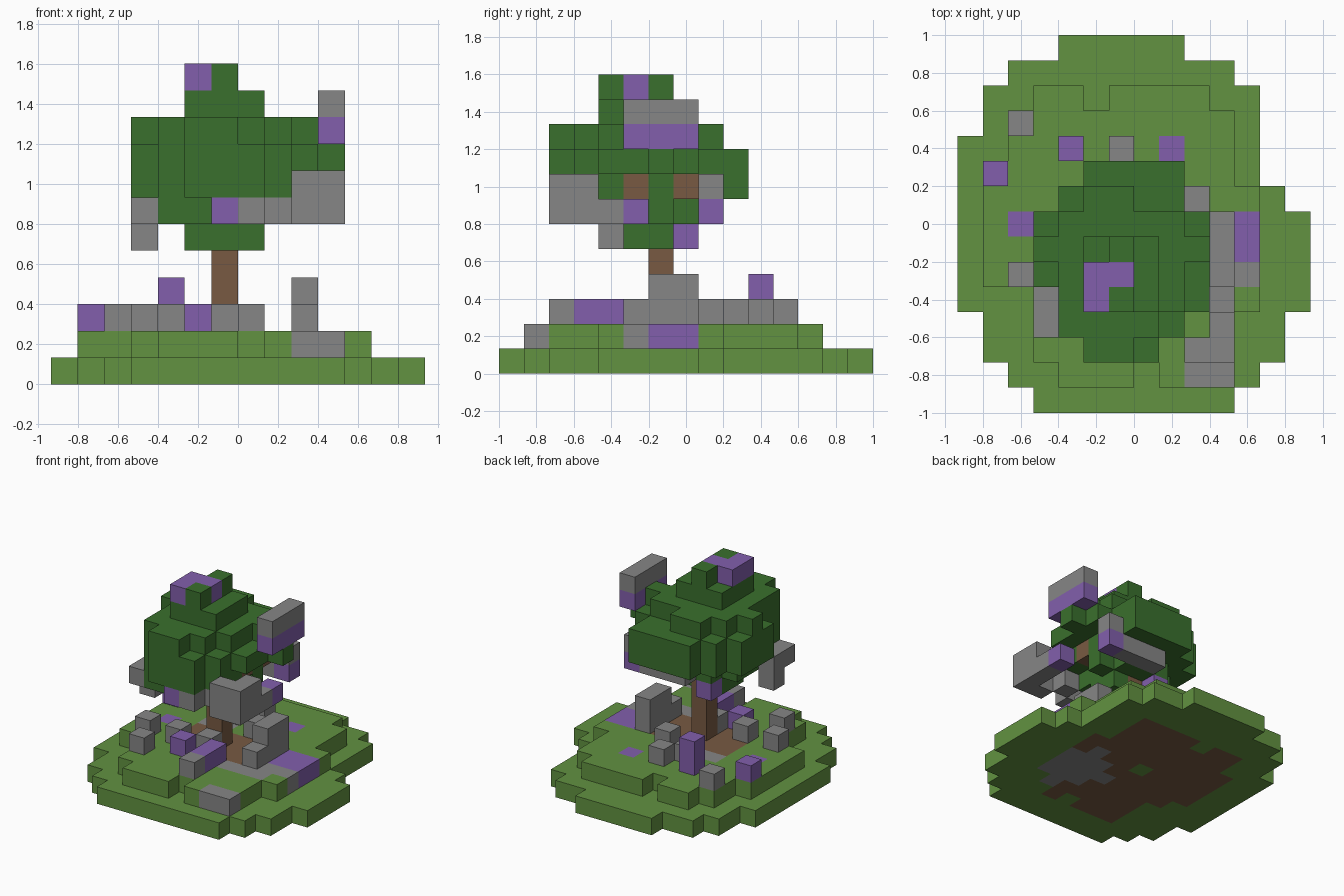
import bpy
import bmesh
from itertools import product
from mathutils import Vector

if "Cube" in bpy.data.objects:
    bpy.data.objects.remove(bpy.data.objects["Cube"])

UNIT = 2 / 15
ORIGIN = Vector((-7, -7.5, 0))


def linear(c):
    c /= 255
    return c / 12.92 if c < 0.04 else ((c + 0.055) / 1.055) ** 2.4


def make_material(name, *rgb):
    mat = bpy.data.materials.new(name)
    colour = [linear(c) for c in rgb] + [1]
    mat.use_nodes = True
    mat.diffuse_color = colour
    mat.node_tree.nodes["Principled BSDF"].inputs["Base Color"].default_value = colour
    return mat


MATERIALS = {
    "grass": make_material("grass_green", 98, 146, 65),
    "leaf": make_material("leaf_green", 58, 112, 45),
    "stone": make_material("stone_grey", 134, 134, 134),
    "crystal": make_material("crystal_purple", 130, 95, 172),
    "wood": make_material("wood_brown", 120, 90, 66),
}
NAMES = list(MATERIALS)
parts = {}    # part name -> {cell: colour}
filled = {}   # cell -> part name


def put(part, colour, xs, ys, zs):
    """Fill a box of unit blocks; each range is an int or (first, last)."""
    spans = [(s, s) if isinstance(s, int) else s for s in (xs, ys, zs)]
    for cell in product(*(range(a, b + 1) for a, b in spans)):
        if cell in filled:
            del parts[filled[cell]][cell]
        filled[cell] = part
        parts.setdefault(part, {})[cell] = colour


def put_layer(part, colour, z, first_row, spans):
    """Rows from front to back; each letter pair is the first and last block, a = 0."""
    for row, pair in enumerate(spans.split(), first_row):
        a, b = (ord(ch) - ord("a") for ch in pair)
        put(part, colour, (a, b), row, z)


# Ground: wide base and raised mound
put_layer("grass_base", "grass", 0, 0, "dk cl bm bm an an an an am al al bl bl ck ei")
put_layer("grass_mound", "grass", 1, 1, "ei dk dk dl bl bl bl bl bk ck ck dj")
for notch in [(7, 1, 1), (5, 12, 1)]:
    del parts["grass_mound"][notch]
    del filled[notch]

# Soil and stone under the mound
mound = set(parts["grass_mound"])
for x, y, z in list(parts["grass_base"]):
    if all((x + dx, y + dy, 1) in mound for dx, dy in [(0, 0), (1, 0), (-1, 0), (0, 1), (0, -1)]):
        stony = abs(x - 9) + abs(y - 5) <= 2
        put("grass_base", "stone" if stony else "wood", x, y, 0)
put("grass_base", "grass", 6, 7, 0)

# Soil, stone and crystal patches set into the mound
put("grass_mound", "wood", (4, 8), (5, 7), 1)
put("grass_mound", "stone", (8, 10), 4, 1)
put("grass_mound", "stone", (10, 11), 5, 1)
put("grass_mound", "stone", (4, 5), 8, 1)
put("grass_mound", "stone", (9, 10), 1, 1)
put("grass_mound", "crystal", (10, 11), (6, 7), 1)
put("grass_mound", "crystal", 8, 10, 1)
put("grass_mound", "crystal", 2, 7, 1)

# Loose rocks and crystals standing on the mound
for x, y in [(2, 5), (3, 3), (4, 5), (6, 5), (7, 2), (9, 5), (7, 8), (5, 9), (6, 10), (2, 11)]:
    put("ground_rocks", "stone", x, y, 2)
put("tall_rock", "stone", 9, (6, 7), (2, 3))
put("ground_crystals", "crystal", 7, (3, 4), 2)
put("ground_crystals", "crystal", 5, 4, 2)
put("ground_crystals", "crystal", 1, 9, 2)
put("ground_crystals", "crystal", 4, 10, (2, 3))

# Tree crown
put_layer("foliage", "leaf", 5, 5, "fh fh")
put_layer("foliage", "leaf", 6, 3, "ef eh eh ei fh")
put_layer("foliage", "leaf", 7, 2, "fh ei ei dh di dh ei fi")
put_layer("foliage", "leaf", 8, 2, "fh ei ej dj dk dj ei fi")
put_layer("foliage", "leaf", 9, 2, "fg eh ei ei dj ei fg")
put_layer("foliage", "leaf", 10, 4, "fh fh fh")
put("foliage", "leaf", 6, (4, 6), 11)
put("foliage", "crystal", 5, (4, 5), 11)
put("foliage", "crystal", 6, 5, 11)

# Trunk and branches
put("trunk", "wood", 6, 6, (2, 8))
put("branches", "wood", (6, 7), 6, 6)
for y in (5, 7):
    put("branches", "wood", (7, 8), y, 7)

# Blocks circling the crown
put("floating_rocks", "stone", (9, 10), 2, (6, 7))
put("floating_rocks", "stone", 10, 3, (6, 7))
put("floating_rocks", "stone", 10, 4, 6)
put("floating_rocks", "crystal", 10, 5, 6)
put("floating_rocks", "crystal", 6, 2, 6)
put("floating_rocks", "stone", 7, 2, 6)
put("floating_rocks", "stone", 8, 3, 6)
put("floating_rocks", "stone", 3, (3, 4), 6)
put("floating_rocks", "stone", 3, 4, 5)
put("floating_rocks", "stone", (6, 8), 8, 6)
put("floating_rocks", "crystal", 9, 8, 6)
put("floating_rocks", "stone", 9, 8, 7)
put("floating_rocks", "crystal", 5, 7, 5)
put("floating_bar", "crystal", 10, (5, 7), 9)
put("floating_bar", "stone", 10, (5, 7), 10)


def build(part, cells):
    """Make the outer faces of the blocks as one flat-shaded mesh."""
    bm = bmesh.new()
    for cell, colour in cells.items():
        centre = Vector(cell) + Vector((0.5, 0.5, 0.5)) + ORIGIN
        for axis, sign in product(range(3), (-1, 1)):
            normal = Vector((0, 0, 0))
            normal[axis] = sign
            if tuple(int(c + n) for c, n in zip(cell, normal)) in filled:
                continue
            u = Vector((0, 0, 0))
            u[(axis + 1) % 3] = 1
            v = normal.cross(u)
            corners = [normal - u - v, normal + u - v, normal + u + v, normal - u + v]
            face = bm.faces.new([bm.verts.new((centre + c / 2) * UNIT) for c in corners])
            face.material_index = NAMES.index(colour)
    bmesh.ops.remove_doubles(bm, verts=bm.verts, dist=UNIT / 100)
    mesh = bpy.data.meshes.new(part)
    bm.to_mesh(mesh)
    bm.free()
    for mat in MATERIALS.values():
        mesh.materials.append(mat)
    bpy.context.collection.objects.link(bpy.data.objects.new(part, mesh))


for part, cells in parts.items():
    build(part, cells)
